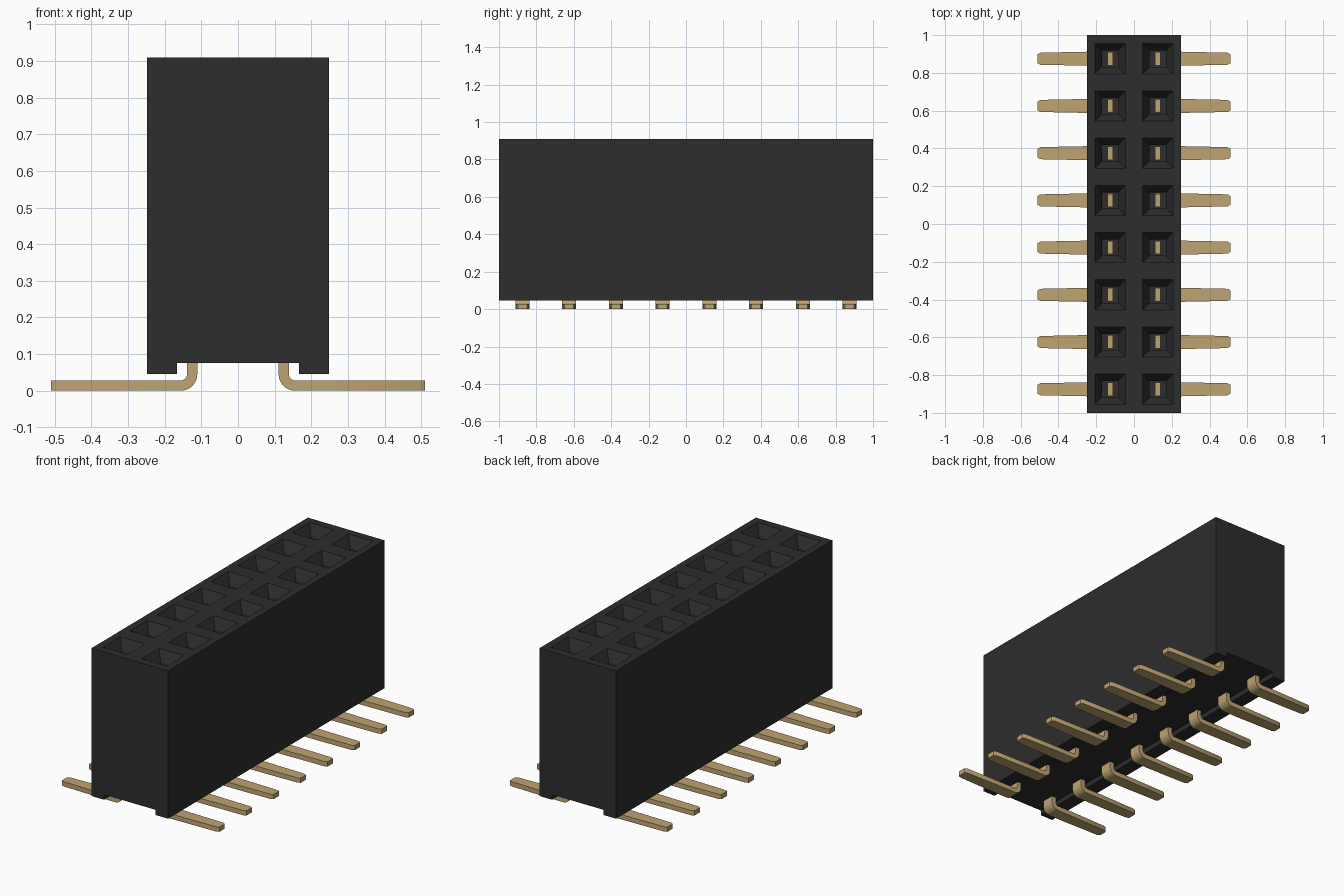
import bpy, bmesh, math

if "Cube" in bpy.data.objects:
    bpy.data.objects.remove(bpy.data.objects["Cube"], do_unlink=True)

ROWS, PITCH, COL_X = 8, 0.25, 0.126
TOP, FLOOR = 0.91, 0.2
row_ys = [(i - (ROWS - 1) / 2) * PITCH for i in range(ROWS)]


def material(name, rgb, rough):
    m = bpy.data.materials.new(name)
    m.use_nodes = True
    m.diffuse_color = (*rgb, 1)
    bsdf = m.node_tree.nodes["Principled BSDF"]
    bsdf.inputs["Base Color"].default_value = (*rgb, 1)
    bsdf.inputs["Roughness"].default_value = rough
    return m


def add_object(name, bm, mat):
    bmesh.ops.recalc_face_normals(bm, faces=bm.faces)
    mesh = bpy.data.meshes.new(name)
    bm.to_mesh(mesh)
    bm.free()
    mesh.materials.append(mat)
    ob = bpy.data.objects.new(name, mesh)
    bpy.context.collection.objects.link(ob)
    return ob


def loft(bm, rings):
    """Skin a list of closed rings and cap both ends."""
    rings = [[bm.verts.new(p) for p in ring] for ring in rings]
    n = len(rings[0])
    for a, b in zip(rings, rings[1:]):
        for i in range(n):
            j = (i + 1) % n
            bm.faces.new((a[i], a[j], b[j], b[i]))
    bm.faces.new(rings[0][::-1])
    bm.faces.new(rings[-1])


def square(x, y, half, z):
    return [(x + sx * half, y + sy * half, z)
            for sx, sy in ((-1, -1), (1, -1), (1, 1), (-1, 1))]


black = material("black plastic", (0.026, 0.026, 0.026), 0.7)
gold = material("gold metal", (0.52, 0.37, 0.17), 0.5)

# Housing: end profile with two low rails, extruded along y
half_profile = [(0.167, 0.075), (0.167, 0.045), (0.248, 0.045), (0.248, TOP)]
profile = half_profile + [(-x, z) for x, z in reversed(half_profile)]
bm = bmesh.new()
loft(bm, [[(x, y, z) for x, z in profile] for y in (-1, 1)])
housing = add_object("housing", bm, black)

# Socket cutter: funnel mouth above a square shaft
bm = bmesh.new()
for x in (-COL_X, COL_X):
    for y in row_ys:
        slope = (0.08 - 0.043) / 0.06
        loft(bm, [square(x, y, 0.043, FLOOR),
                  square(x, y, 0.043, TOP - 0.06),
                  square(x, y, 0.08 + slope * 0.02, TOP + 0.02)])
cutter = add_object("socket_cutter", bm, black)
cutter.hide_render = True

# Cut the sockets, then discard the cutter
cut = housing.modifiers.new("sockets", "BOOLEAN")
cut.operation = "DIFFERENCE"
cut.solver = "EXACT"
cut.object = cutter
bpy.context.view_layer.update()
graph = bpy.context.evaluated_depsgraph_get()
cut_mesh = bpy.data.meshes.new_from_object(housing.evaluated_get(graph))
housing.modifiers.clear()
housing.data = cut_mesh
bpy.data.objects.remove(cutter, do_unlink=True)

# Pin section stations: inner point, outer point, half width
THICK, R_OUT, BEND_X = 0.028, 0.045, 0.156
stations = [((BEND_X - R_OUT + THICK, 0.5), (BEND_X - R_OUT, 0.5), 0.035)]
for k in range(9):
    a = math.pi + k / 8 * math.pi / 2
    stations.append(tuple((BEND_X + r * math.cos(a), R_OUT + r * math.sin(a))
                          for r in (R_OUT - THICK, R_OUT)) + (0.037,))
for x, w in ((0.25, 0.037), (0.495, 0.032), (0.51, 0.024)):
    stations.append(((x, THICK), (x, 0), w))

# Contact pins: straight blade in the socket, bend and outward foot
for side, label in ((1, "left"), (-1, "right")):
    for i, y in enumerate(row_ys):
        bm = bmesh.new()
        loft(bm, [[(side * p[0], y - w, p[1]), (side * p[0], y + w, p[1]),
                   (side * q[0], y + w, q[1]), (side * q[0], y - w, q[1])]
                  for p, q, w in stations])
        pin = add_object(f"{label}_pin_{i + 1}", bm, gold)
        pin.data.shade_smooth()
        pin.data.set_sharp_from_angle(angle=math.radians(30))
